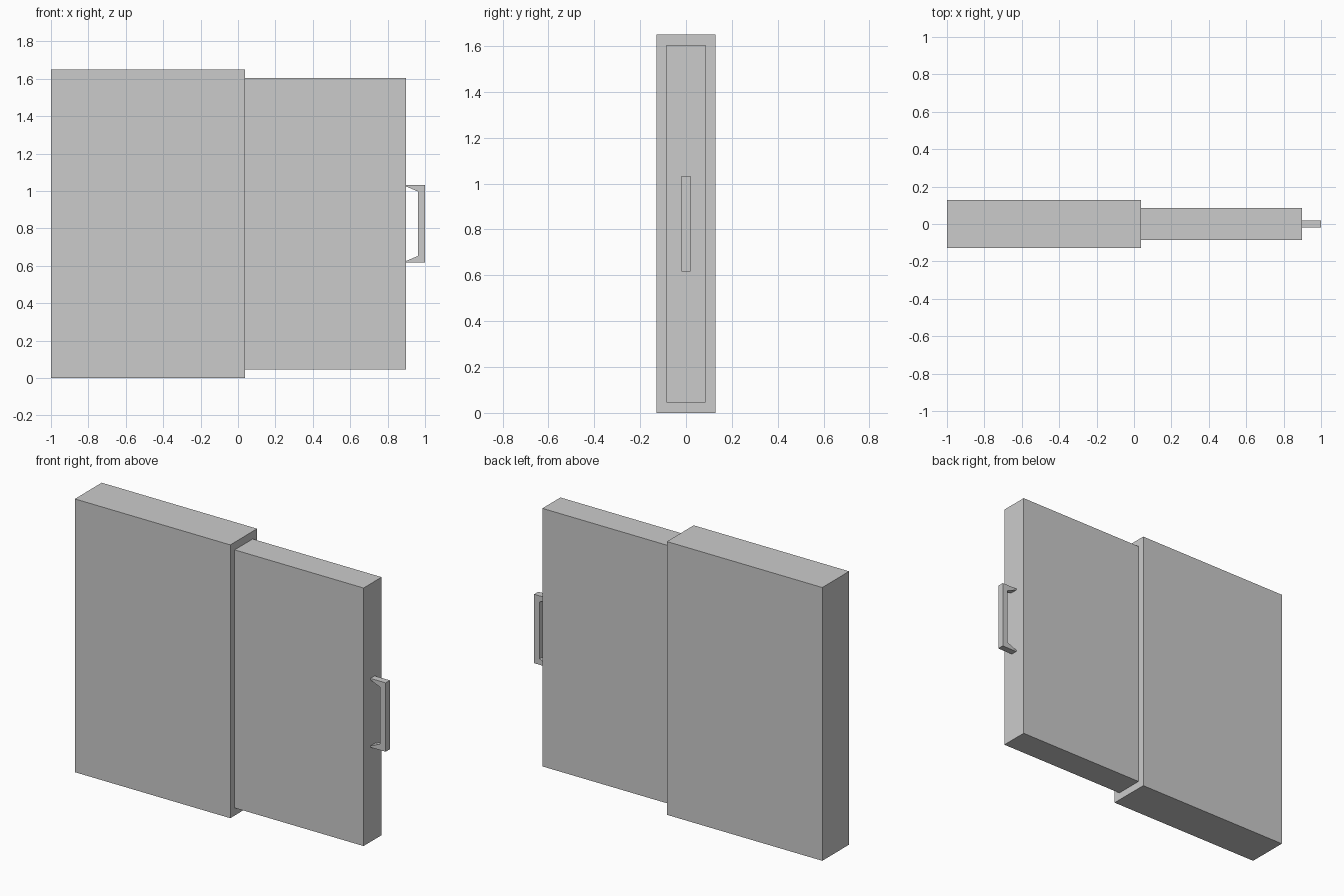
import bpy, bmesh

if "Cube" in bpy.data.objects:
    bpy.data.objects.remove(bpy.data.objects["Cube"])

MID_Z = 0.825


def extrude_profile(name, points, half_depth):
    """Extrude an x-z outline along y, centred on y = 0."""
    bm = bmesh.new()
    face = bm.faces.new([bm.verts.new((x, -half_depth, z)) for x, z in points])
    new = bmesh.ops.extrude_face_region(bm, geom=[face])["geom"]
    verts = [g for g in new if isinstance(g, bmesh.types.BMVert)]
    bmesh.ops.translate(bm, verts=verts, vec=(0, 2 * half_depth, 0))
    bmesh.ops.recalc_face_normals(bm, faces=bm.faces)
    mesh = bpy.data.meshes.new(name)
    bm.to_mesh(mesh)
    bm.free()
    obj = bpy.data.objects.new(name, mesh)
    bpy.context.collection.objects.link(obj)
    return obj


def slab(name, x0, x1, half_depth, half_height):
    lo, hi = MID_Z - half_height, MID_Z + half_height
    return extrude_profile(name, [(x0, lo), (x1, lo), (x1, hi), (x0, hi)], half_depth)


# Outer sleeve and the narrower panel sliding out of it
slab("outer_sleeve", -1.0, 0.038, 0.128, 0.825)
slab("sliding_panel", 0.03, 0.899, 0.086, 0.779)

# C-shaped pull handle with tapered arms, mirrored about mid height
upper = [(1.0, 0.208), (0.899, 0.208), (0.899, 0.199), (0.963, 0.172)]
lower = [(x, -z) for x, z in reversed(upper)]
extrude_profile("pull_handle", [(x, MID_Z + z) for x, z in upper + lower], 0.02)
